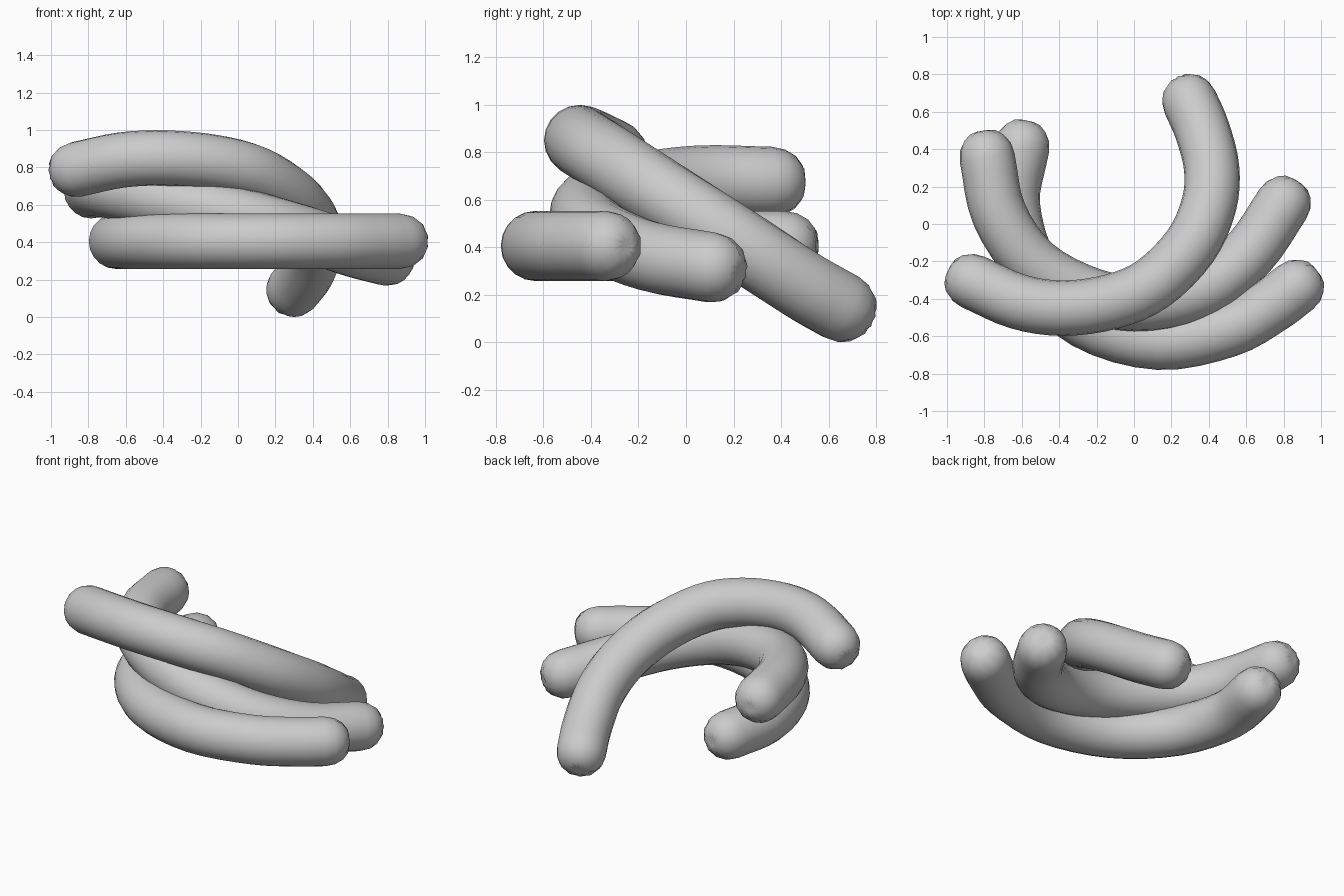
import bpy, bmesh, math
from mathutils import Vector

if "Cube" in bpy.data.objects:
    bpy.data.objects.remove(bpy.data.objects["Cube"])

R = 0.148      # tube radius
SIDES = 20
STEPS = 4      # rings per path span


def smooth_path(pts):
    p = [Vector(q) for q in pts]
    p = [2 * p[0] - p[1]] + p + [2 * p[-1] - p[-2]]
    out = []
    for i in range(1, len(p) - 2):
        a, b, c, d = p[i - 1:i + 3]
        for k in range(STEPS):
            t = k / STEPS
            out.append(0.5 * (2 * b + (c - a) * t + (2 * a - 5 * b + 4 * c - d) * t * t
                              + (3 * b - a - 3 * c + d) * t ** 3))
    out.append(p[-2])
    return out


def sausage(name, pts):
    path = smooth_path(pts)
    n = len(path)
    tang = [(path[min(i + 1, n - 1)] - path[max(i - 1, 0)]).normalized() for i in range(n)]
    # end cap profile: offset along the axis, radius, pleat depth
    cap = [(0.4, 0.93, 0.0), (0.72, 0.73, 0.03), (0.92, 0.45, 0.1), (0.98, 0.2, 0.15)]
    rings = [(path[0] - tang[0] * R * o, tang[0], r, w) for o, r, w in reversed(cap)]
    rings += [(path[i], tang[i], 1.0, 0.0) for i in range(n)]
    rings += [(path[-1] + tang[-1] * R * o, tang[-1], r, w) for o, r, w in cap]
    bm = bmesh.new()
    loops = []
    for c, t, r, w in rings:
        u = t.cross(Vector((0, 0, 1))).normalized()
        v = u.cross(t)
        loop = []
        for k in range(SIDES):
            a = 2 * math.pi * k / SIDES
            rr = R * r * (1 + w * (1 if k % 2 else -1))
            loop.append(bm.verts.new(c + (u * math.cos(a) + v * math.sin(a)) * rr))
        loops.append(loop)
    for l0, l1 in zip(loops, loops[1:]):
        for k in range(SIDES):
            j = (k + 1) % SIDES
            bm.faces.new((l0[k], l0[j], l1[j], l1[k]))
    # puckered tips
    for loop, tip in ((loops[0], path[0] - tang[0] * R * 0.93),
                      (loops[-1], path[-1] + tang[-1] * R * 0.93)):
        v = bm.verts.new(tip)
        for k in range(SIDES):
            bm.faces.new((loop[k], loop[(k + 1) % SIDES], v))
    bmesh.ops.recalc_face_normals(bm, faces=bm.faces)
    for f in bm.faces:
        f.smooth = True
    me = bpy.data.meshes.new(name)
    bm.to_mesh(me)
    bm.free()
    ob = bpy.data.objects.new(name, me)
    bpy.context.collection.objects.link(ob)


# level sausage at the bottom
sausage("bottom_sausage", [(-0.60, 0.41, 0.405), (-0.65, 0.1, 0.405), (-0.54, -0.25, 0.405),
                           (-0.26, -0.52, 0.405), (0.13, -0.632, 0.405), (0.5, -0.565, 0.405),
                           (0.73, -0.44, 0.405), (0.865, -0.34, 0.405)])
# slightly tilted middle sausage
sausage("middle_sausage", [(-0.785, 0.355, 0.675), (-0.72, 0.05, 0.68), (-0.53, -0.22, 0.645),
                           (-0.22, -0.385, 0.59), (0.08, -0.425, 0.525), (0.38, -0.345, 0.44),
                           (0.62, -0.15, 0.36), (0.795, 0.105, 0.315)])
# steep top sausage leaning down to the ground
sausage("top_sausage", [(-0.86, -0.31, 0.79), (-0.62, -0.415, 0.84), (-0.38, -0.45, 0.85),
                        (-0.12, -0.415, 0.825), (0.1, -0.32, 0.765), (0.3, -0.12, 0.635),
                        (0.4, 0.1, 0.495), (0.415, 0.3, 0.365), (0.365, 0.5, 0.235),
                        (0.3, 0.65, 0.15)])
